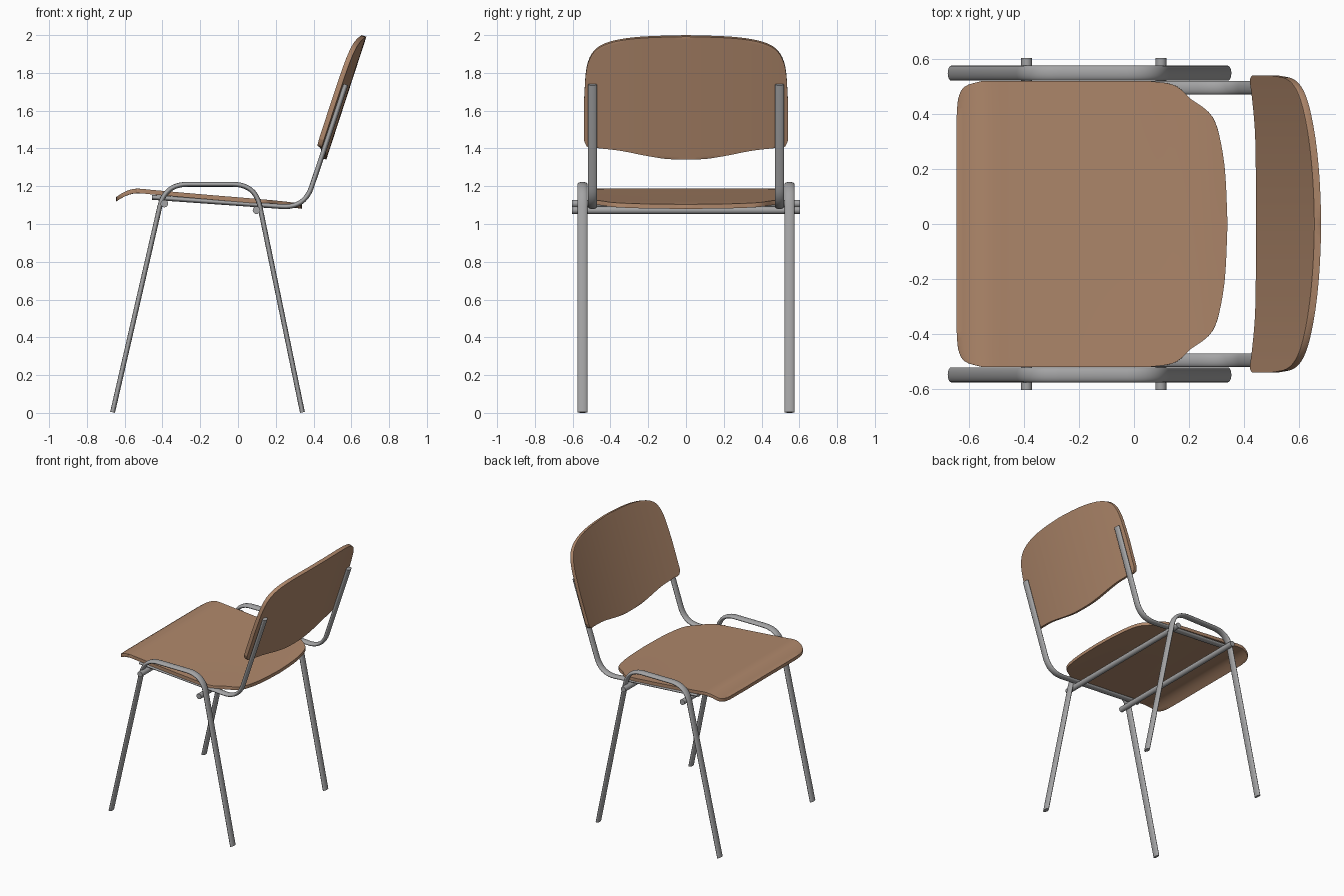
import bpy, bmesh, math
from mathutils import Vector

if "Cube" in bpy.data.objects:
    bpy.data.objects.remove(bpy.data.objects["Cube"])


def material(name, rgb):
    m = bpy.data.materials.new(name)
    m.diffuse_color = (*rgb, 1)
    m.use_nodes = True
    m.node_tree.nodes["Principled BSDF"].inputs["Base Color"].default_value = m.diffuse_color
    return m


WOOD = material("warm wood", (0.43, 0.245, 0.147))
METAL = material("grey metal", (0.37, 0.37, 0.375))


def finish(bm, name, mat, angle=40):
    bmesh.ops.recalc_face_normals(bm, faces=bm.faces[:])
    me = bpy.data.meshes.new(name)
    bm.to_mesh(me)
    bm.free()
    ob = bpy.data.objects.new(name, me)
    bpy.context.collection.objects.link(ob)
    me.materials.append(mat)
    bpy.ops.object.select_all(action='DESELECT')
    ob.select_set(True)
    bpy.context.view_layer.objects.active = ob
    bpy.ops.object.shade_smooth_by_angle(angle=math.radians(angle))
    return ob


def smooth(pts, x):
    """Cubic interpolation through (x, y) points."""
    n = len(pts)
    x = min(max(x, pts[0][0]), pts[-1][0])

    def slope(i):
        a, b = pts[max(i - 1, 0)], pts[min(i + 1, n - 1)]
        return (b[1] - a[1]) / (b[0] - a[0])
    for i in range(n - 1):
        (x0, y0), (x1, y1) = pts[i], pts[i + 1]
        if x <= x1:
            h = x1 - x0
            t = (x - x0) / h
            return ((2*t**3 - 3*t*t + 1) * y0 + (t**3 - 2*t*t + t) * h * slope(i)
                    + (3*t*t - 2*t**3) * y1 + (t**3 - t*t) * h * slope(i + 1))
    return pts[-1][1]


def panel(name, half, low, high, surface, thick, cols=56, rows=40):
    """Curved board: each column at y runs from low(y) to high(y)."""
    bm = bmesh.new()
    top, bot = [], []
    for i in range(cols + 1):
        y = half * math.sin(math.pi * (i / cols - 0.5))
        a, b = smooth(low, abs(y)), smooth(high, abs(y))
        pts = [surface(a + (b - a) * j / rows, y) for j in range(rows + 1)]
        top.append([bm.verts.new(p) for p in pts])
        bot.append([bm.verts.new(p + thick) for p in pts])
    for g in (top, bot):
        for i in range(cols):
            for j in range(rows):
                bm.faces.new((g[i][j], g[i+1][j], g[i+1][j+1], g[i][j+1]))
    ring = ([(i, 0) for i in range(cols)] + [(cols, j) for j in range(rows)]
            + [(i, rows) for i in range(cols, 0, -1)] + [(0, j) for j in range(rows, 0, -1)])
    rim = []
    for (a, b), (c, d) in zip(ring, ring[1:] + ring[:1]):
        bm.faces.new((top[a][b], top[c][d], bot[c][d], bot[a][b]))
        rim += [bm.edges.get((g[a][b], g[c][d])) for g in (top, bot)]
    bmesh.ops.bevel(bm, geom=rim, offset=0.006, segments=2, profile=0.5,
                    affect='EDGES', clamp_overlap=True)
    return finish(bm, name, WOOD)


def fillet(pts, trim, steps=10):
    """Round the inner corners of an (x, z) path."""
    pts = [Vector(p) for p in pts]
    out = [pts[0]]
    for a, c, b in zip(pts, pts[1:], pts[2:]):
        p, q = c + (a - c).normalized() * trim, c + (b - c).normalized() * trim
        for k in range(steps + 1):
            t = k / steps
            out.append(p * (1-t)**2 + c * 2*t*(1-t) + q * t*t)
    return out + [pts[-1]]


def tube(name, path, y, wide, thin, sides=20):
    """Oval tube swept along a path in the xz plane."""
    bm = bmesh.new()
    rings = []
    for i, p in enumerate(path):
        d = (path[min(i + 1, len(path) - 1)] - path[max(i - 1, 0)]).normalized()
        n = Vector((-d.y, d.x))
        ring = []
        for k in range(sides):
            a = 2 * math.pi * k / sides
            s = n * thin * math.sin(a)
            ring.append(bm.verts.new((p.x + s.x, y + wide * math.cos(a), p.y + s.y)))
        rings.append(ring)
    for r, s in zip(rings, rings[1:]):
        for k in range(sides):
            m = (k + 1) % sides
            bm.faces.new((r[k], r[m], s[m], s[k]))
    bm.faces.new(rings[0])
    bm.faces.new(rings[-1])
    return finish(bm, name, METAL, 50)


# Seat: flat board with a rolled front lip and notched rear corners
seat_profile = [(-0.65, 1.14), (-0.61, 1.165), (-0.57, 1.182), (-0.53, 1.187), (-0.45, 1.18),
                (-0.2, 1.158), (0.1, 1.133), (0.25, 1.12), (0.34, 1.108)]
seat_front = [(0, -0.645), (0.3, -0.645), (0.43, -0.642), (0.48, -0.63), (0.505, -0.605), (0.52, -0.55)]
seat_back = [(0, 0.34), (0.2, 0.33), (0.33, 0.308), (0.39, 0.285), (0.425, 0.25), (0.455, 0.205),
             (0.485, 0.175), (0.51, 0.13), (0.52, 0.05)]


def seat_surface(x, y):
    dip = 0.006 * max(0, x + 0.3) * (1 - (y / 0.52) ** 2)
    return Vector((x, y, smooth(seat_profile, x) - dip))


panel("seat", 0.52, seat_front, seat_back, seat_surface, Vector((0, 0, -0.024)))

# Backrest: leaning board, curved around the sitter
back_low = [(0, 1.349), (0.1, 1.352), (0.2, 1.367), (0.35, 1.396), (0.47, 1.41), (0.525, 1.418), (0.54, 1.45)]
back_high = [(0, 2.0), (0.2, 1.994), (0.32, 1.983), (0.42, 1.96), (0.48, 1.925), (0.515, 1.87),
             (0.532, 1.79), (0.54, 1.65)]


def back_surface(z, y):
    return Vector((0.44 + 0.326 * (z - 1.34) - 0.047 * (y / 0.54) ** 2, y, z))


panel("backrest", 0.54, back_low, back_high, back_surface, Vector((0.95, 0, -0.31)) * 0.026)

# Metal frame: leg hoops and seat rails on both sides
legs = fillet([(-0.664, 0.003), (-0.387, 1.21), (0.092, 1.21), (0.341, 0.003)], 0.12)
rail = fillet([(-0.455, 1.141), (0.352, 1.084), (0.571, 1.738)], 0.12)
for side, s in (("left", 1), ("right", -1)):
    tube(side + "_leg_hoop", legs, s * 0.548, 0.027, 0.013)
    tube(side + "_back_rail", rail, s * 0.495, 0.025, 0.013)

# Cross bars under the seat
for name, x, z in (("front_cross_bar", -0.39, 1.108), ("rear_cross_bar", 0.098, 1.073)):
    bm = bmesh.new()
    bmesh.ops.create_cone(bm, cap_ends=True, segments=20, radius1=0.02, radius2=0.02, depth=1.205)
    for v in bm.verts:
        v.co = Vector((x + v.co.x, v.co.z, z + v.co.y))
    finish(bm, name, METAL)
